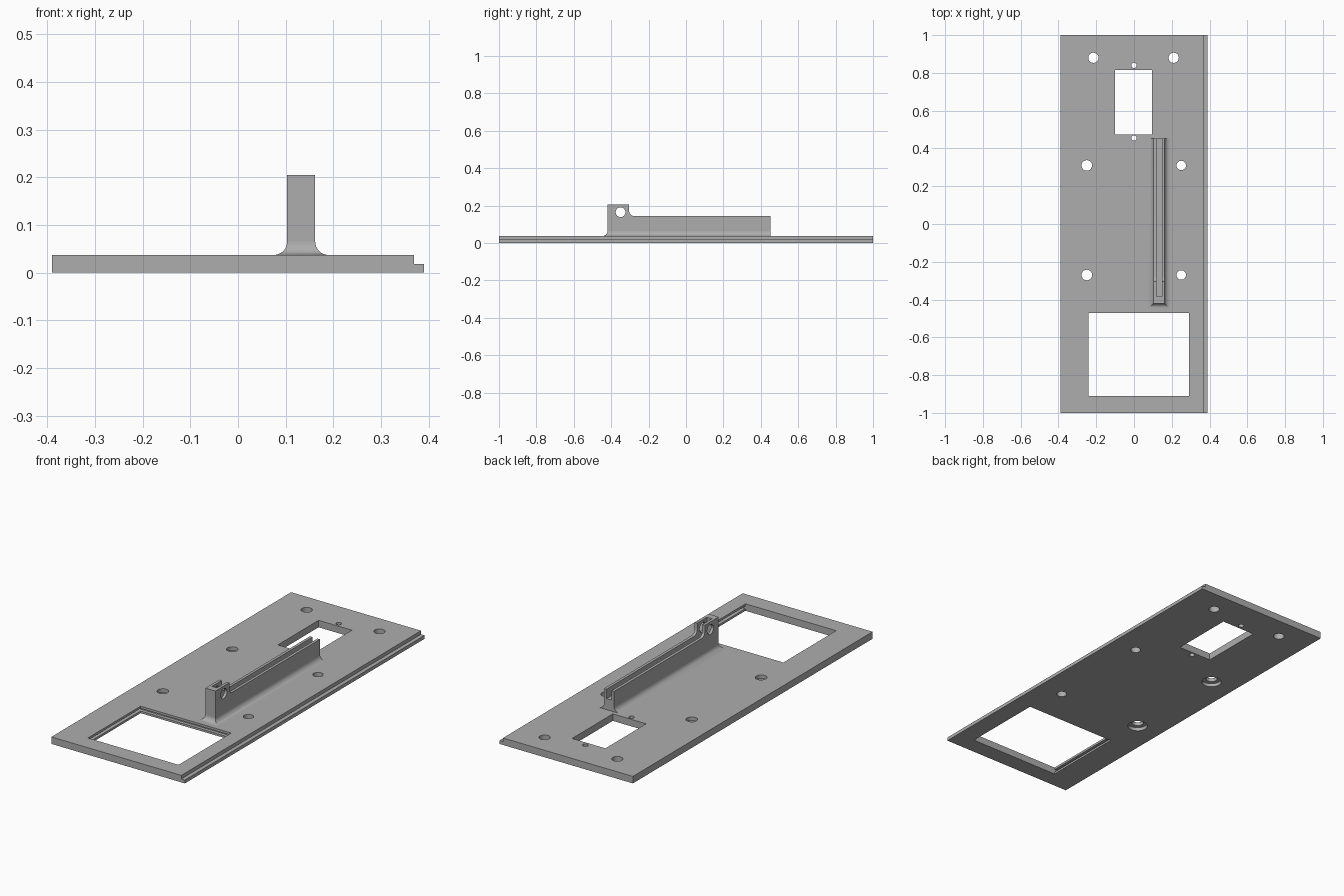
import bpy, bmesh
from math import sin, cos, pi

if "Cube" in bpy.data.objects:
    bpy.data.objects.remove(bpy.data.objects["Cube"])

grey = bpy.data.materials.new("plain_grey")
grey.use_nodes = True
grey.diffuse_color = (0.42, 0.42, 0.42, 1)
grey.node_tree.nodes["Principled BSDF"].inputs["Base Color"].default_value = grey.diffuse_color


def make(name, bm):
    bmesh.ops.recalc_face_normals(bm, faces=bm.faces[:])
    mesh = bpy.data.meshes.new(name)
    bm.to_mesh(mesh)
    bm.free()
    mesh.materials.append(grey)
    obj = bpy.data.objects.new(name, mesh)
    bpy.context.collection.objects.link(obj)
    return obj


def loft(name, rings):
    """Closed solid through a list of equally long point rings."""
    bm = bmesh.new()
    rows = [[bm.verts.new(p) for p in ring] for ring in rings]
    for a, b in zip(rows, rows[1:]):
        for i in range(len(a)):
            j = (i + 1) % len(a)
            bm.faces.new((a[i], a[j], b[j], b[i]))
    bm.faces.new(rows[0])
    bm.faces.new(rows[-1])
    return make(name, bm)


def box(name, x0, x1, y0, y1, z0, z1):
    return loft(name, [[(x0, y0, z), (x1, y0, z), (x1, y1, z), (x0, y1, z)] for z in (z0, z1)])


def cylinder(x, y, r, z0, z1):
    ring = [(x + r * cos(2 * pi * i / 40), y + r * sin(2 * pi * i / 40)) for i in range(40)]
    return loft("cutter", [[(px, py, z) for px, py in ring] for z in (z0, z1)])


def cut(target, cutter):
    cutter.hide_render = True
    mod = target.modifiers.new("cut", 'BOOLEAN')
    mod.operation, mod.solver, mod.object = 'DIFFERENCE', 'EXACT', cutter
    bpy.context.view_layer.objects.active = target
    bpy.ops.object.modifier_apply(modifier=mod.name)
    bpy.data.objects.remove(cutter)


# Base plate with a stepped lip along one long edge
T, W, STEP = 0.037, 0.39, 0.018
section = [(-W, 0), (W, 0), (W, STEP), (0.369, STEP), (0.369, T), (-W, T)]
plate = loft("base_plate", [[(x, y, z) for x, z in section] for y in (-1, 1)])

# Windows, with a panel groove hidden in three walls of the large one
cut(plate, box("cutter", -0.24, 0.29, -0.91, -0.47, -0.1, 0.1))
cut(plate, box("cutter", -0.10, 0.095, 0.475, 0.815, -0.1, 0.1))
cut(plate, box("cutter", -0.258, 0.308, -0.909, -0.452, 0.011, 0.025))

# Screw holes, counterbored from below on one side
for x, y, r in [(-0.215, 0.88, 0.027), (0.21, 0.88, 0.027),
                (0.25, 0.31, 0.025), (0.25, -0.27, 0.025),
                (-0.25, 0.31, 0.028), (-0.25, -0.27, 0.028),
                (0, 0.84, 0.014), (0, 0.455, 0.014)]:
    cut(plate, cylinder(x, y, r, -0.1, 0.1))
    if x < -0.24:
        cut(plate, cylinder(x, y, 0.049, -0.1, 0.018))

# Upright rib with a taller front post and a rounded inside corner
X0, X1, Y0, Y1 = 0.103, 0.162, -0.42, 0.453
R = 0.026
curve = [(-0.304 + R * (1 - cos(a)), 0.145 + R * (1 - sin(a)))
         for a in [i * pi / 16 for i in range(9)]]
side = [(Y0, T - 0.01), (Y0, 0.205), (-0.304, 0.205)] + curve + [(Y1, 0.145), (Y1, T - 0.01)]
rib = loft("upright_rib", [[(x, y, z) for y, z in side] for x in (X0, X1)])

# Long slot open at the back, and the cross pin hole
cut(rib, box("cutter", 0.118, 0.147, -0.385, 0.6, 0.095, 0.3))
pin = cylinder(0, 0, 0.026, 0, 0.4)
for v in pin.data.vertices:
    v.co = (v.co.z, v.co.x - 0.35, v.co.y + 0.165)
cut(rib, pin)

# Concave fillet around the rib foot on the front and both sides
F = 0.028
rings = []
for i in range(9):
    a = i * pi / 16
    d, z = F * (1 - cos(a)), T + F * (1 - sin(a))
    rings.append([(X0 - d, Y1, z), (X0 - d, Y0 - d, z), (X1 + d, Y0 - d, z), (X1 + d, Y1, z)])
foot = loft("rib_foot_fillet", rings)

# Smooth the curved surfaces, keep edges crisp
bpy.ops.object.select_all(action='DESELECT')
for obj in (plate, rib, foot):
    obj.select_set(True)
bpy.context.view_layer.objects.active = plate
bpy.ops.object.shade_smooth_by_angle(angle=0.5)
